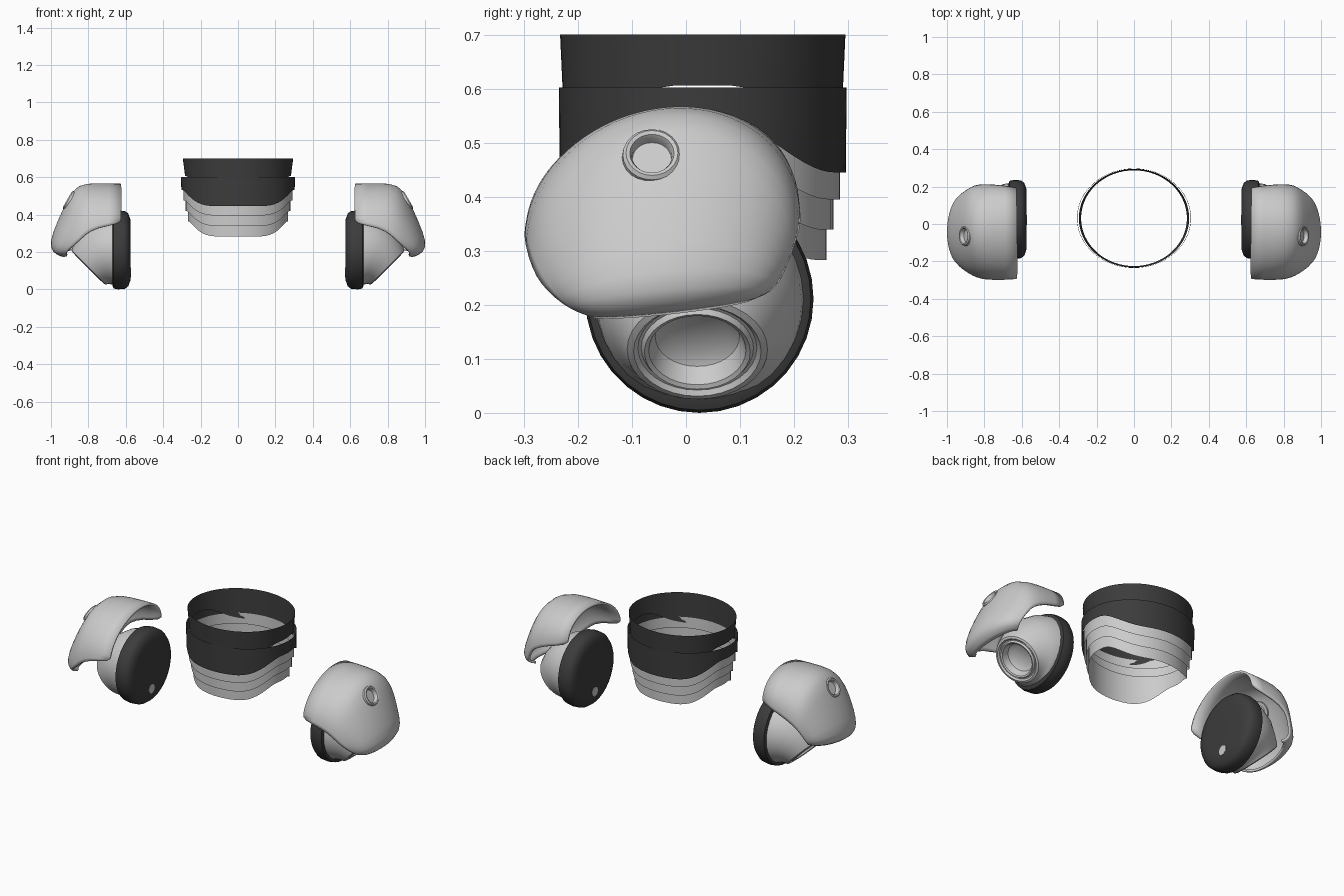
import bpy, math
from mathutils import Vector

if "Cube" in bpy.data.objects:
    bpy.data.objects.remove(bpy.data.objects["Cube"])

dark = bpy.data.materials.new("dark_grey")
dark.diffuse_color = (0.045, 0.045, 0.045, 1)
dark.use_nodes = True
dark.node_tree.nodes["Principled BSDF"].inputs["Base Color"].default_value = dark.diffuse_color


def make(name, verts, faces, mat=None, mirror=True, angle=35):
    me = bpy.data.meshes.new(name)
    me.from_pydata([tuple(v) for v in verts], [], faces)
    me.shade_smooth()
    me.set_sharp_from_angle(angle=math.radians(angle))
    ob = bpy.data.objects.new(name, me)
    bpy.context.collection.objects.link(ob)
    if mat:
        me.materials.append(mat)
    if mirror:
        ob.modifiers.new("mirror", 'MIRROR').use_mirror_merge = False
    return ob


def lathe(name, rings, mat=None, n=32, mirror=True):
    """Skin a row of circles (centre, tilt in degrees about y, radius)."""
    verts, faces = [], []
    for c, tilt, r in rings:
        t = math.radians(tilt)
        up = Vector((-math.sin(t), 0, math.cos(t)))
        for i in range(n):
            a = 2 * math.pi * i / n
            verts.append(Vector(c) + r * (math.cos(a) * Vector((0, 1, 0)) + math.sin(a) * up))
    for k in range(len(rings) - 1):
        for i in range(n):
            j = (i + 1) % n
            faces.append((k*n + i, k*n + j, (k+1)*n + j, (k+1)*n + i))
    faces.append(tuple(reversed(range(n))))
    faces.append(tuple((len(rings) - 1) * n + i for i in range(n)))
    return make(name, verts, faces, mat, mirror)


def along(c, tilt, profile):
    """Circles placed along a tilted axis from (offset, radius) pairs."""
    t = math.radians(tilt)
    ax = Vector((math.cos(t), 0, math.sin(t)))
    return [(Vector(c) + ax * d, tilt, r) for d, r in profile]


def band(name, top, bottom, side_z, dip, mat=None, n=64):
    """Thin oval band whose lower edge dips at the front and back."""
    verts, faces = [], []
    for i in range(n):
        a = 2 * math.pi * i / n
        c, s = math.cos(a), math.sin(a)
        k = min(max((abs(s) - 0.2) / 0.72, 0), 1)
        z = side_z - dip * k * k * (3 - 2 * k)
        verts.append((top[0] * c, 0.031 + top[1] * s, top[2]))
        verts.append((bottom[0] * c, 0.031 + bottom[1] * s, z))
    for i in range(n):
        j = (i + 1) % n
        faces.append((2*i, 2*i + 1, 2*j + 1, 2*j))
    return make(name, verts, faces, mat, mirror=False)


# Waist bands
band("waist_top_band", (0.295, 0.264, 0.70), (0.283, 0.256, 0), 0.606, 0.08, dark)
band("waist_wide_band", (0.305, 0.266, 0.602), (0.303, 0.265, 0), 0.532, 0.087, dark)
for i in range(3):
    rx, ry = 0.292 - 0.012 * i, 0.254 - 0.0125 * i
    band(f"waist_light_band_{i + 1}", (rx, ry, 0.56 - 0.055 * i), (rx, ry, 0),
         0.475 - 0.056 * i, 0.08)

# Shoulder shell: arches from front edge over apex to back edge
stations = [
    ((.625, -.29, .35), (.625, -.04, .557), (.63, .19, .41)),
    ((.76, -.295, .33), (.76, -.04, .562), (.76, .208, .38)),
    ((.82, -.287, .29), (.855, -.04, .557), (.84, .206, .34)),
    ((.86, -.272, .25), (.903, -.04, .485), (.87, .192, .30)),
    ((.89, -.25, .225), (.957, -.04, .37), (.89, .177, .26)),
    ((.91, -.225, .205), (1.005, -.03, .25), (.90, .162, .235)),
    ((.92, -.20, .192), (.987, -.02, .205), (.895, .142, .222)),
    ((.91, -.17, .182), (.945, -.01, .19), (.88, .12, .217)),
]
n = 18
verts, faces = [], []
for f, a, b in stations:
    f, a, b = Vector(f), Vector(a), Vector(b)
    for i in range(n + 1):
        t = math.pi * i / n
        verts.append(f.lerp(b, (1 - math.cos(t)) / 2) + (a - (f + b) / 2) * math.sin(t))
for k in range(len(stations) - 1):
    for i in range(n):
        p = k * (n + 1) + i
        faces.append((p, p + 1, p + n + 2, p + n + 1))
shell = make("shoulder_shell", verts, faces, mirror=False, angle=80)
shell.modifiers.new("smooth", 'SUBSURF').levels = 1
shell.modifiers["smooth"].render_levels = 1
solid = shell.modifiers.new("thickness", 'SOLIDIFY')
solid.thickness, solid.offset = 0.012, 0

# Round recess in the shell
port = (0.902, -0.063, 0.475)
cutter = lathe("port_cutter", along(port, 30, [(-0.06, 0.042), (0.06, 0.042)]), mirror=False)
cutter.hide_render = True
cutter.hide_viewport = True
cut = shell.modifiers.new("port_hole", 'BOOLEAN')
cut.operation, cut.object, cut.solver = 'DIFFERENCE', cutter, 'EXACT'
shell.modifiers.new("mirror", 'MIRROR').use_mirror_merge = False
lathe("shoulder_port", along(port, 30, [
    (-0.012, 0.056), (0.006, 0.054), (0.012, 0.048), (0.010, 0.041),
    (0.002, 0.037), (-0.03, 0.035)]), n=24)

# Dark joint disc with its small inner plug
hub = (0, 0.025, 0.211)
lathe("joint_disc", along(hub, 0, [
    (0.574, 0.14), (0.576, 0.165), (0.587, 0.195), (0.605, 0.208),
    (0.64, 0.211), (0.665, 0.206), (0.672, 0.19)]), dark, n=36)
lathe("disc_plug", along((0, 0.022, 0.09), 0, [(0.572, 0.027), (0.60, 0.027)]), n=12)

# Upper arm stub, bending down and out to a dished socket
lathe("arm_stub", [((0.665, 0.025, 0.211), 0, 0.193),
                   ((0.695, 0.025, 0.203), -10, 0.189),
                   ((0.735, 0.024, 0.182), -24, 0.174),
                   ((0.768, 0.022, 0.15), -36, 0.152)]
      + along((0.795, 0.021, 0.12), -45, [
          (-0.008, 0.136), (0.004, 0.130), (0.008, 0.118), (0.0, 0.110), (0.0, 0.104),
          (0.010, 0.098), (0.006, 0.090), (-0.03, 0.078), (-0.045, 0.055)]))
